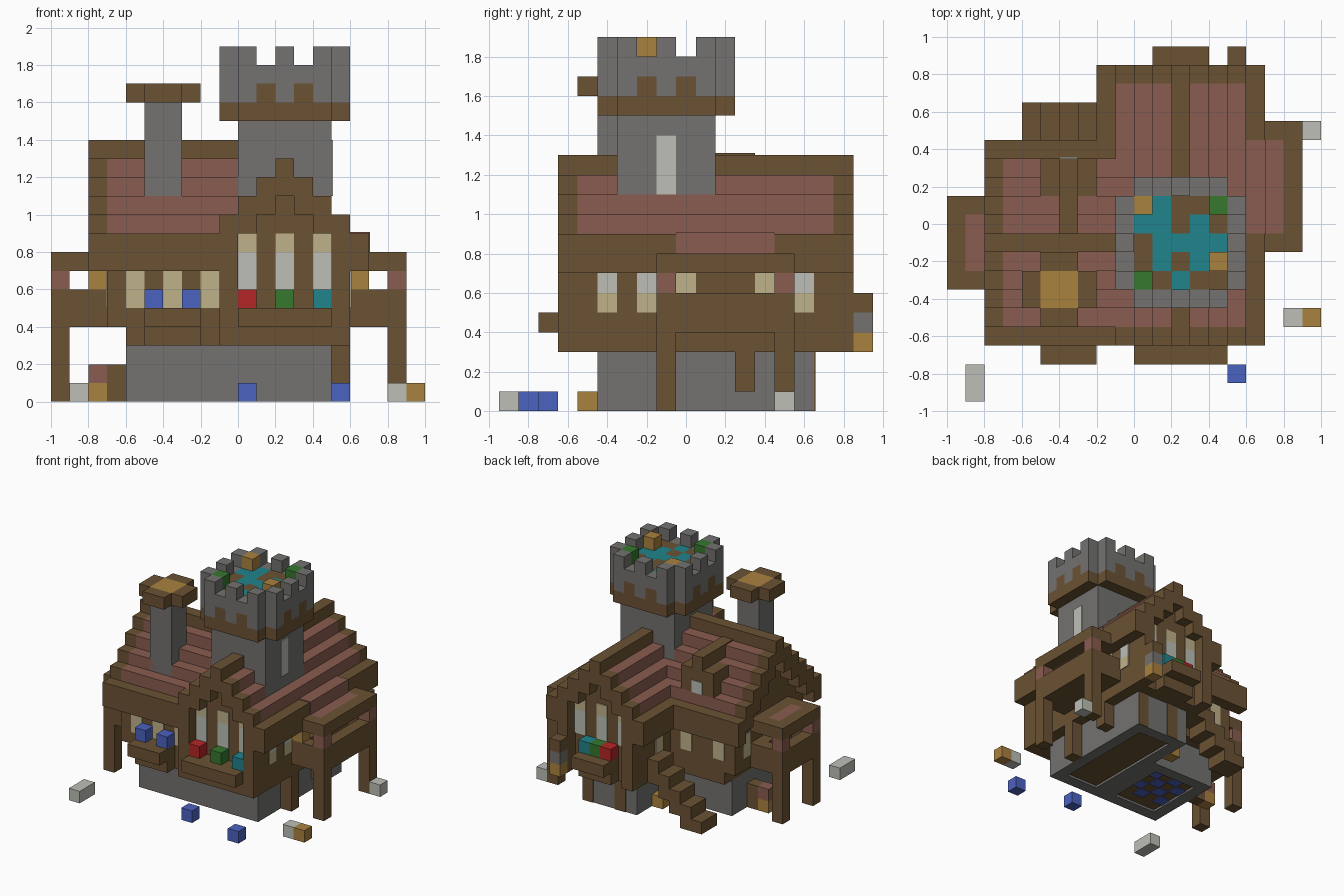
import bpy
import bmesh
from mathutils import Matrix, Vector

old = bpy.data.objects.get("Cube")
if old:
    bpy.data.objects.remove(old, do_unlink=True)

CELL = 0.1
THIN = 0.07
PALETTE = {"wood": "6b5233", "stone": "737270", "tile": "8a5c50", "gold": "aa823f",
           "cream": "bfb28a", "pale": "bcbfb6", "blue": "4b62c0", "red": "b42626",
           "green": "36782f", "teal": "20838c"}


def linear(v):
    return v / 12.92 if v < 0.04 else ((v + 0.055) / 1.055) ** 2.4


def make_material(name, code):
    m = bpy.data.materials.new(name)
    m.use_nodes = True
    rgb = [linear(int(code[k:k + 2], 16) / 255) for k in (0, 2, 4)]
    m.diffuse_color = (*rgb, 1)
    m.node_tree.nodes["Principled BSDF"].inputs["Base Color"].default_value = (*rgb, 1)
    return m


MATS = {n: make_material(n, c) for n, c in PALETTE.items()}
parts = {}


# Boxes are given in cells; each named part collects its boxes
def box(part, mat, x0, x1, y0, y1, z0, z1):
    parts.setdefault(part, []).append((mat, (x0, y0, z0), (x1, y1, z1)))


def cube(part, mat, x, y, z):
    box(part, mat, x, x + 1, y, y + 1, z, z + 1)


def ring(part, mat, x0, x1, y0, y1, z0, z1):
    for a in (x0, x1 - 1):
        box(part, mat, a, a + 1, y0, y1, z0, z1)
    for b in (y0, y1 - 1):
        box(part, mat, x0 + 1, x1 - 1, b, b + 1, z0, z1)


def window(part, mat, axis, side, wall, a, z0, z1):
    lo, hi = sorted((wall, wall + side * THIN))
    if axis == "y":
        box(part, mat, a, a + 1, lo, hi, z0, z1)
    else:
        box(part, mat, lo, hi, a, a + 1, z0, z1)


# Stepped gable roof: along runs from start to end, with wooden trim at chosen ends
def roof(part, axis, centre, steps, start, end, ridge, trim_end):
    def strip(name, mat, c, a, b, z0, z1):
        if axis == "x":
            box(name, mat, a, b, c, c + 1, z0, z1)
        else:
            box(name, mat, c, c + 1, a, b, z0, z1)
    stop = end - 1 if trim_end else end
    for i in range(steps + 1):
        top = ridge - i
        for c in {centre - i, centre + i}:
            mat = "tile" if 0 < i < steps else "wood"
            strip(part, "wood", c, start, start + 1, top - 2, top)
            strip(part, mat, c, start + 1, stop, top - 2, top)
            if trim_end:
                strip(part, "wood", c, stop, end, top - 2, top)
            if i < steps:
                strip(part + "_gable", "wood", c, start + 1, stop, 6, top - 2)


# Stone ground floor with wooden floor and rug
for x0, x1, y1 in ((-6, 0, 3), (0, 5, 7)):
    ring("ground_floor", "stone", x0, x1, -4, y1, 0, 3)
    box("floor", "wood", x0 + 1, x1 - 1, -3, y1 - 1, 0.2, 3)
for x in range(-5, -1):
    for y in range(-2, 2):
        if (x + y) % 2:
            box("rug", "blue", x, x + 1, y, y + 1, 0.14, 0.2)

# Upper floor
box("upper_floor", "wood", -6, 0, -5, 4, 3, 7)
box("upper_floor", "wood", -7, -6, -5, 4, 4, 7)
box("upper_floor", "wood", -1, 6, -5, 8, 3, 7)
for x in (-1, 5):
    for y in (-6, 8):
        box("corner_posts", "wood", x, x + 1, y, y + 1, 3, 8)

# Roofs and dormer
roof("west_roof", "x", -1, 5, -8, 0, 14, False)
roof("main_roof", "y", 2, 4, -6, 9, 13, True)
box("dormer", "wood", -5, -2, 2, 4, 9, 12)
box("dormer", "wood", -4, -3, 0, 4, 12, 13.1)
window("dormer_window", "pale", "y", 1, 4, -4, 10, 11)

# Windows
for x in (0, 2, 4):
    for side, wall in ((-1, -5), (1, 8)):
        window("gable_windows", "pale", "y", side, wall, x, 6, 8)
        window("gable_windows", "cream", "y", side, wall, x, 8, 9)
for x in (-6, -4, -2):
    window("front_windows", "cream", "y", -1, -5, x, 5, 7)
for x in (-6, -3):
    window("rear_windows", "cream", "y", 1, 4, x, 5, 7)
for y in (-4, -2, 0, 4, 6):
    window("east_windows", "cream", "x", 1, 6, y, 5, 7 if y in (0, 4) else 6)
    if y not in (0, 4):
        window("east_windows", "pale", "x", 1, 6, y, 6, 7)
for y in (-4, 2):
    window("west_windows", "cream", "x", -1, -7, y, 5, 7)
window("rear_wing_window", "cream", "x", -1, -1, 5, 5, 7)

# Flower boxes and flowers
for x0, x1 in ((-5, -2), (0, 5)):
    box("flower_box", "wood", x0, x1, -7, -5, 4, 5)
    box("flower_box", "wood", x0, x1, -6, -5, 3, 4)
box("flower_box", "wood", 1, 4, 8, 10, 4, 5)
box("flower_box", "wood", 1, 4, 8, 9, 3, 4)
for mat, x in (("blue", -5), ("blue", -3), ("red", 0), ("green", 2), ("teal", 4)):
    cube("front_flowers", mat, x, -6, 5)
for mat, x in (("red", 1), ("green", 2), ("teal", 3)):
    cube("rear_flowers", mat, x, 8, 5)

# Side porches: deck, railing, posts, flat roof
for name, x0, x1, y0, y1, outer in (("east_porch", 6, 9, -1, 6, 8),
                                    ("west_porch", -10, -7, -3, 2, -10)):
    ring(name, "wood", x0, x1, y0, y1, 4, 6)
    box(name, "wood", x0 + 1, x1 - 1, y0 + 1, y1 - 1, 4, 5)
    ring(name + "_roof", "wood", x0, x1, y0, y1, 7, 8)
    box(name + "_roof", "tile", x0 + 1, x1 - 1, y0 + 1, y1 - 1, 7, 8)
    for y in (y0, y1 - 1):
        box(name + "_posts", "wood", outer, outer + 1, y, y + 1, 0, 4)
        cube(name + "_posts", "tile", outer, y, 6)
box("east_porch_roof", "tile", 6, 7 + THIN, 0, 5, 8, 9 + THIN)
cube("porch_lanterns", "gold", 6, -1, 6)
cube("porch_lanterns", "gold", -8, -3, 6)
box("east_brackets", "wood", 5, 6, -1, 0, 0, 3)
box("east_brackets", "wood", 5, 6, 3, 4, 1, 4)

# Hanging lantern at the rear
for z, mat in enumerate(("gold", "stone", "wood")):
    cube("rear_lantern", mat, 5, 9, z + 3)

# Rear staircase and doors
for i in range(5):
    box("stairs", "wood", i - 6, i - 5, 5, 7, max(0, i - 1), i + 1)
for x in (1, 4):
    window("rear_doors", "wood", "y", 1, 7, x, 0, 3)

# Chimney with cross-shaped cap
box("chimney", "stone", -5, -3, -4, -2, 9, 16)
for x in (-6, -3):
    box("chimney_cap", "wood", x, x + 1, -4, -2, 16, 17)
for y in (-5, -2):
    box("chimney_cap", "wood", -5, -3, y, y + 1, 16, 17)
box("chimney_fire", "gold", -5, -3, -4, -2, 16, 17)

# Tower shaft, corbel, battlements with clipped corners
box("tower", "stone", 0, 5, -3, 2, 10, 15)
box("tower_window", "pale", 5, 5 + THIN, -1, 0, 11, 14)
box("tower_window", "pale", -THIN, 0, -1, 0, 11, 14)
box("corbel", "wood", 0, 5, -3, 2, 15, 17)
for k in range(5):
    gap = k % 2
    for x, y in ((k, -4), (k, 2), (-1, k - 3), (5, k - 3)):
        cube("corbel", "wood", x, y, 15)
        cube("battlements", "wood" if gap else "stone", x, y, 16)
        box("battlements", "stone", x, x + 1, y, y + 1, 17, 18 if gap else 19)

# Patterned tower top; gold and green blocks stand proud
KEYS = {"w": "wood", "t": "teal", "o": "gold", "g": "green"}
for row, line in enumerate(("otwwg", "ttwtw", "wtttt", "wtwto", "gwtww")):
    for x, key in enumerate(line):
        box("tower_top", KEYS[key], x, x + 1, 1 - row, 2 - row, 17, 19 if key in "og" else 18)

# Loose blocks and crates on the ground
box("path_stone", "pale", -9, -8, -9, -7, 0, 1)
for mat, x, y in (("pale", 8, -5), ("gold", 9, -5), ("pale", 9, 5),
                  ("blue", 5, -8), ("blue", 0, -7)):
    cube("ground_blocks", mat, x, y, 0)
cube("crates", "gold", -8, 0, 0)
cube("crates", "tile", -8, 0, 1)
box("crates", "wood", -7, -6, 0, 1, 0, 2)
cube("crates", "gold", -1, 4, 0)

# Turn every part into one mesh object
for name, boxes in parts.items():
    used = sorted({b[0] for b in boxes})
    bm = bmesh.new()
    for mat, lo, hi in boxes:
        lo, hi = Vector(lo), Vector(hi)
        mid = (lo + hi) / 2 - Vector((0, 0.5, 0))
        place = Matrix.Translation(mid * CELL) @ Matrix.Diagonal((*((hi - lo) * CELL), 1))
        made = bmesh.ops.create_cube(bm, size=1, matrix=place)
        for f in {f for v in made["verts"] for f in v.link_faces}:
            f.material_index = used.index(mat)
    mesh = bpy.data.meshes.new(name)
    bm.to_mesh(mesh)
    bm.free()
    for mat in used:
        mesh.materials.append(MATS[mat])
    bpy.context.collection.objects.link(bpy.data.objects.new(name, mesh))
